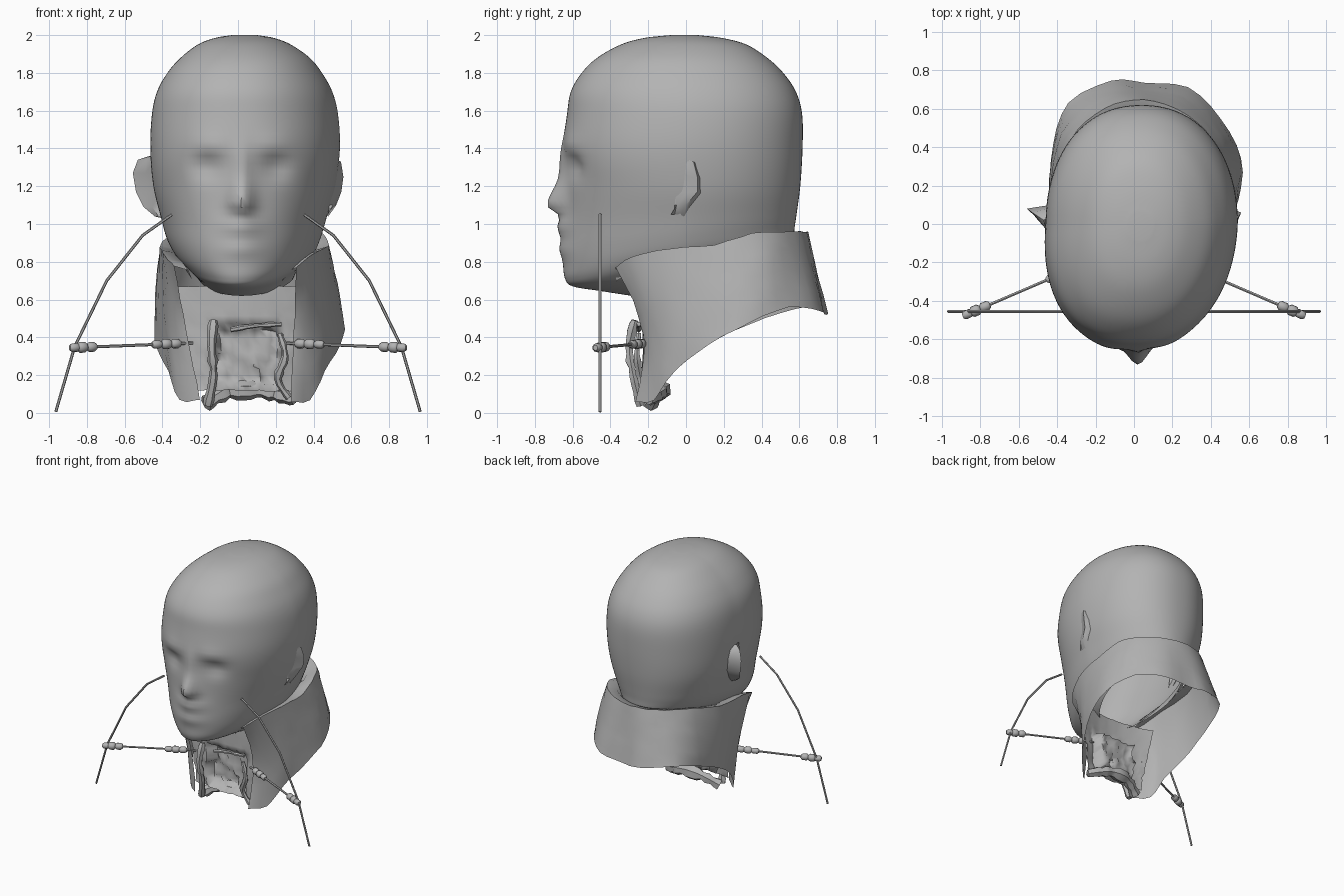
import bpy, bmesh, math, random
from mathutils import Vector

if "Cube" in bpy.data.objects:
    bpy.data.objects.remove(bpy.data.objects["Cube"])

random.seed(4)
grey = bpy.data.materials.new("plain_grey")
grey.diffuse_color = (0.45, 0.45, 0.45, 1)
grey.use_nodes = True
grey.node_tree.nodes["Principled BSDF"].inputs["Base Color"].default_value = grey.diffuse_color


def spline(keys, steps):
    """Catmull-Rom through equal-length tuples."""
    out = []
    for i in range(len(keys) - 1):
        p = [keys[max(0, min(len(keys) - 1, i + k))] for k in (-1, 0, 1, 2)]
        for s in range(steps):
            t = s / steps
            out.append(tuple(
                0.5 * (2 * b + (c - a) * t + (2 * a - 5 * b + 4 * c - d) * t * t
                       + (3 * b - a - 3 * c + d) * t ** 3) for a, b, c, d in zip(*p)))
    return out + [tuple(keys[-1])]


def finish(name, bm, angle=50):
    bmesh.ops.recalc_face_normals(bm, faces=bm.faces)
    me = bpy.data.meshes.new(name)
    bm.to_mesh(me)
    bm.free()
    ob = bpy.data.objects.new(name, me)
    bpy.context.collection.objects.link(ob)
    me.materials.append(grey)
    bpy.ops.object.select_all(action='DESELECT')
    bpy.context.view_layer.objects.active = ob
    ob.select_set(True)
    bpy.ops.object.shade_smooth_by_angle(angle=math.radians(angle))
    return ob


def grid(name, rows, closed=False, cap=False, angle=50):
    """Skin a list of point rows."""
    bm = bmesh.new()
    vs = [[bm.verts.new(p) for p in r] for r in rows]
    n = len(rows[0])
    for a, b in zip(vs, vs[1:]):
        for j in range(n if closed else n - 1):
            k = (j + 1) % n
            bm.faces.new((a[j], a[k], b[k], b[j]))
    if cap:
        bm.faces.new(vs[0])
    return finish(name, bm, angle)


def tube(name, pts, radii, sides=8):
    """Round section along a path, closed at both ends."""
    pts = [Vector(p) for p in pts]
    bm = bmesh.new()
    rings = []
    for i, p in enumerate(pts):
        d = (pts[min(i + 1, len(pts) - 1)] - pts[max(i - 1, 0)]).normalized()
        u = d.cross(Vector((0, 1, 0.1))).normalized()
        v = d.cross(u)
        rings.append([bm.verts.new(p + radii[i] * (u * math.cos(a) + v * math.sin(a)))
                      for a in (2 * math.pi * k / sides for k in range(sides))])
    for a, b in zip(rings, rings[1:]):
        for k in range(sides):
            bm.faces.new((a[k], a[(k + 1) % sides], b[(k + 1) % sides], b[k]))
    bm.faces.new(rings[0])
    bm.faces.new(rings[-1])
    return finish(name, bm)


# Head: horizontal sections (z front, z back, y front, y back, x left, x right)
sections = [
    (2.0, 2.0, -.08, .06, -.03, .10), (1.985, 1.985, -.22, .19, -.12, .19),
    (1.95, 1.95, -.345, .32, -.21, .28), (1.88, 1.88, -.47, .43, -.30, .38),
    (1.8, 1.8, -.552, .515, -.37, .445), (1.7, 1.7, -.61, .582, -.425, .50),
    (1.58, 1.58, -.63, .615, -.452, .53), (1.4, 1.4, -.65, .617, -.46, .54),
    (1.2, 1.2, -.635, .605, -.445, .515), (1.02, 1.05, -.64, .585, -.405, .47),
    (.88, .98, -.65, .575, -.375, .44), (.78, .93, -.65, .57, -.335, .41),
    (.71, .90, -.64, .56, -.285, .37), (.67, .88, -.60, .55, -.25, .33),
    (.645, .86, -.45, .54, -.23, .31), (.62, .84, -.29, .53, -.22, .30)]
# Face relief: (x, z, width, height above, height below, push in y)
relief = [(.02, 1.1, .065, .13, .045, -.10), (.02, .99, .10, .05, .06, -.04),
          (.02, .87, .11, .05, .05, -.02), (-.16, 1.31, .085, .05, .07, .038),
          (.20, 1.31, .085, .05, .07, .038), (-.15, 1.41, .10, .06, .03, -.012),
          (.19, 1.41, .10, .06, .03, -.012), (.02, 1.32, .04, .1, .1, -.02)]
rows = []
for zf, zb, yf, yb, xl, xr in spline(sections, 5):
    row = []
    low = max(0, min(1, (1.3 - zf) / .6))
    for k in range(128):
        a = 2 * math.pi * k / 128
        c, s = math.cos(a), math.sin(a)
        e = 2 / (2.2 - .13 * low)
        u = math.copysign(abs(c) ** e, c)
        w = math.copysign(abs(s) ** e, s)
        y = (yf + yb) / 2 + w * (yb - yf) / 2
        x = (xl + xr) / 2 + u * (xr - xl) / 2 * (1 - .1 * low * max(0, -w))
        x += .07 * min(0, y)    # face turned slightly to the left
        z = zf + (zb - zf) * (w + 1) / 2
        if w < -.4:
            for px, pz, sx, up, dn, push in relief:
                h = (z - pz) / (up if z > pz else dn)
                y += push * math.exp(-((x - px) / sx) ** 2 - h * h)
        row.append((x, y, z))
    rows.append(row)
grid("head", rows, closed=True, cap=True)

# Ears: rows of front root, front edge, outer rim, back root
for name, side, rim in (
        ("left_ear", -1, [(.47, .02, 1.36), (.53, .06, 1.34), (.557, .08, 1.27),
                          (.54, .07, 1.17), (.50, .02, 1.09), (.44, -.03, 1.04)]),
        ("right_ear", 1, [(.535, .02, 1.335), (.545, .04, 1.33), (.558, .06, 1.25),
                          (.547, .06, 1.17), (.52, .0, 1.10), (.47, -.03, 1.05)])):
    root = .44 if side < 0 else .515
    ear = []
    for x, y, z in rim:
        r = root - .12 * (1.36 - z)
        ear.append([(side * r, -.06, z), (side * (r + x) / 2, y - .05, z),
                    (side * x, y, z), (side * r, y + .02, z - .01)])
    grid(name, ear)

# Collar: columns of top and bottom, running right to left round the back
columns = [
    (.31, -.37, .77, .28, -.27, .06), (.38, -.28, .83, .38, -.17, .07),
    (.45, -.08, .87, .46, -.06, .22), (.48, .15, .89, .54, .12, .36),
    (.445, .35, .95, .56, .34, .48), (.37, .49, .96, .45, .55, .56),
    (.22, .60, .96, .28, .71, .54), (.05, .645, .96, .05, .735, .52),
    (-.10, .625, .96, -.12, .745, .53), (-.25, .53, .96, -.34, .63, .56),
    (-.35, .40, .95, -.42, .42, .50), (-.41, .15, .89, -.44, .15, .38),
    (-.41, -.08, .87, -.37, -.06, .22), (-.385, -.28, .83, -.31, -.17, .07),
    (-.34, -.37, .78, -.20, -.27, .07)]
dense = spline(columns, 3)
collar, lip = [], []
for x0, y0, z0, x1, y1, z1 in dense:
    # Rolled top lip reaching in to the head
    k = .13 if y0 < .3 else .09
    lip.append(Vector((x0 - k * (x0 - .03) * 1.6, y0 - k * max(0, y0) * 1.3, z0 - .025)))
collar.append([p * 1 + Vector((-.08 * p.x, -.08 * max(0, p.y), -.05)) for p in lip])
collar.append(lip)
for i in range(9):
    t = i / 8
    row = []
    for j, (x0, y0, z0, x1, y1, z1) in enumerate(dense):
        end = max(0, 1 - min(j, len(dense) - 1 - j) / 6)
        p = Vector((x0, y0, z0)).lerp(Vector((x1, y1, z1)), t)
        arch = math.sin(math.pi * t)
        p.y += .09 * end * arch
        if p.y < .5:
            p.x += math.copysign(.012, p.x) * arch * (1 - end)
        p += Vector([random.uniform(-.003, .003) for _ in range(3)])
        row.append(p)
    collar.append(row)
grid("neck_collar", collar)

# Throat: torn sheet between the collar ends with a sunken hollow
throat = []
for i in range(15):
    t = i / 14
    z = .67 - .55 * t
    xl, xr = -.335 + .10 * t, .36 - .06 * t
    row = []
    for j in range(21):
        x = xl + (xr - xl) * j / 20
        y = -.235 + .5 * (x - .04) ** 2
        if -.12 < x < .22 and .13 < z < .45:
            y += .09 + random.uniform(-.02, .02)
        f = .008 if z < .5 else .002
        row.append((x + random.uniform(-f, f), y + random.uniform(-f, f),
                    z + random.uniform(-f, f)))
    throat.append(row)
grid("throat", throat, angle=75)


def ragged(name, path, size):
    pts = spline(path, 4)
    tube(name, pts, [size * random.uniform(.6, 1.2) for _ in pts], 6)


# Torn edges around the hollow
ragged("left_torn_edge", [(-.13, -.27, .49), (-.14, -.30, .35), (-.13, -.28, .2),
                          (-.16, -.24, .04)], .026)
ragged("right_torn_edge", [(.22, -.25, .42), (.25, -.26, .3), (.21, -.24, .18),
                           (.27, -.23, .08)], .022)
ragged("upper_torn_edge", [(-.04, -.25, .44), (.08, -.25, .46), (.23, -.25, .47)], .014)
ragged("lower_torn_edge", [(-.17, -.19, .05), (-.05, -.14, .11), (.1, -.13, .12),
                           (.2, -.15, .1), (.3, -.2, .07)], .045)

# Curved wires, rods and beads on both sides
for side, label in ((-1, "left"), (1, "right")):
    wire = [(side * x, -.455, z) for x, z in
            ((.965, .005), (.865, .35), (.695, .70), (.505, .94), (.35, 1.05))]
    tube(label + "_curved_wire", wire, [.008] * 5, 6)
    a, b = Vector((side * .88, -.475, .345)), Vector((side * .24, -.20, .37))
    tube(label + "_rod", [a, b], [.008, .008], 6)
    for i, (x, r) in enumerate(((.865, .023), (.825, .029), (.775, .026),
                                (.43, .022), (.38, .027), (.33, .025))):
        c = a.lerp(b, (.88 - x) / .64)
        d = (b - a).normalized()
        tube(f"{label}_bead_{i + 1}", [c + d * k for k in (-.028, -.015, .015, .028)],
             [r * .6, r, r, r * .6], 10)
